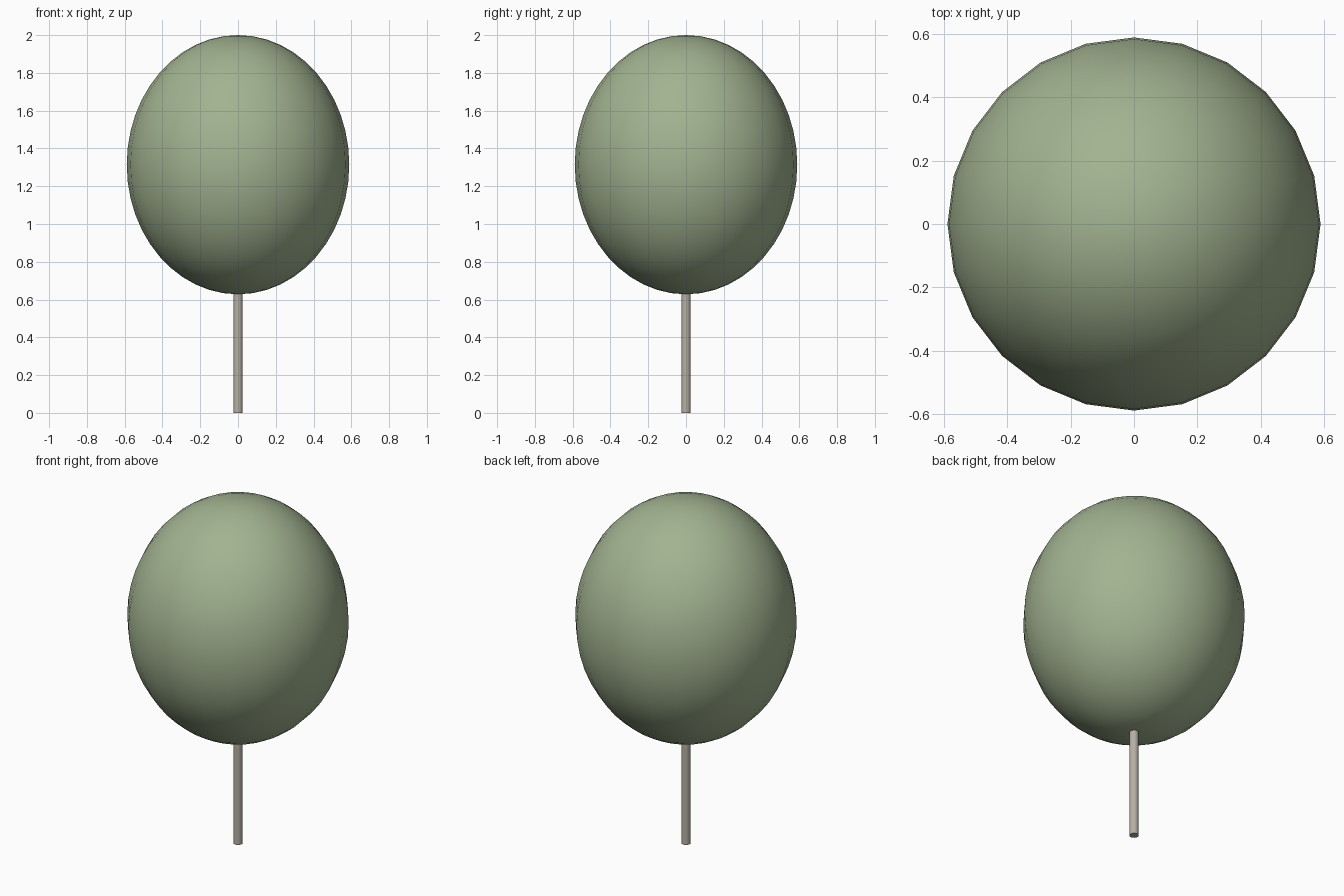
import bpy, math

if "Cube" in bpy.data.objects:
    bpy.data.objects.remove(bpy.data.objects["Cube"])


def finish(obj, name, color, angle):
    obj.name = name
    mat = bpy.data.materials.new(name + "_colour")
    mat.diffuse_color = color
    mat.use_nodes = True
    mat.node_tree.nodes["Principled BSDF"].inputs["Base Color"].default_value = mat.diffuse_color
    obj.data.materials.append(mat)
    bpy.ops.object.transform_apply(location=False, rotation=True, scale=True)
    bpy.ops.object.shade_smooth_by_angle(angle=math.radians(angle))


# Egg-shaped crown: 24-sided sphere stretched upwards
bpy.ops.mesh.primitive_uv_sphere_add(segments=24, ring_count=24, radius=1,
                                     location=(0, 0, 1.314))
crown = bpy.context.object
crown.scale = (0.589, 0.589, 0.686)
finish(crown, "crown", (0.36, 0.45, 0.28, 1), 60)

# Thin straight trunk, running just into the crown
trunk_height = 0.64
bpy.ops.mesh.primitive_cylinder_add(vertices=16, radius=0.025, depth=trunk_height,
                                    location=(0, 0, trunk_height / 2))
finish(bpy.context.object, "trunk", (0.47, 0.43, 0.37, 1), 40)
